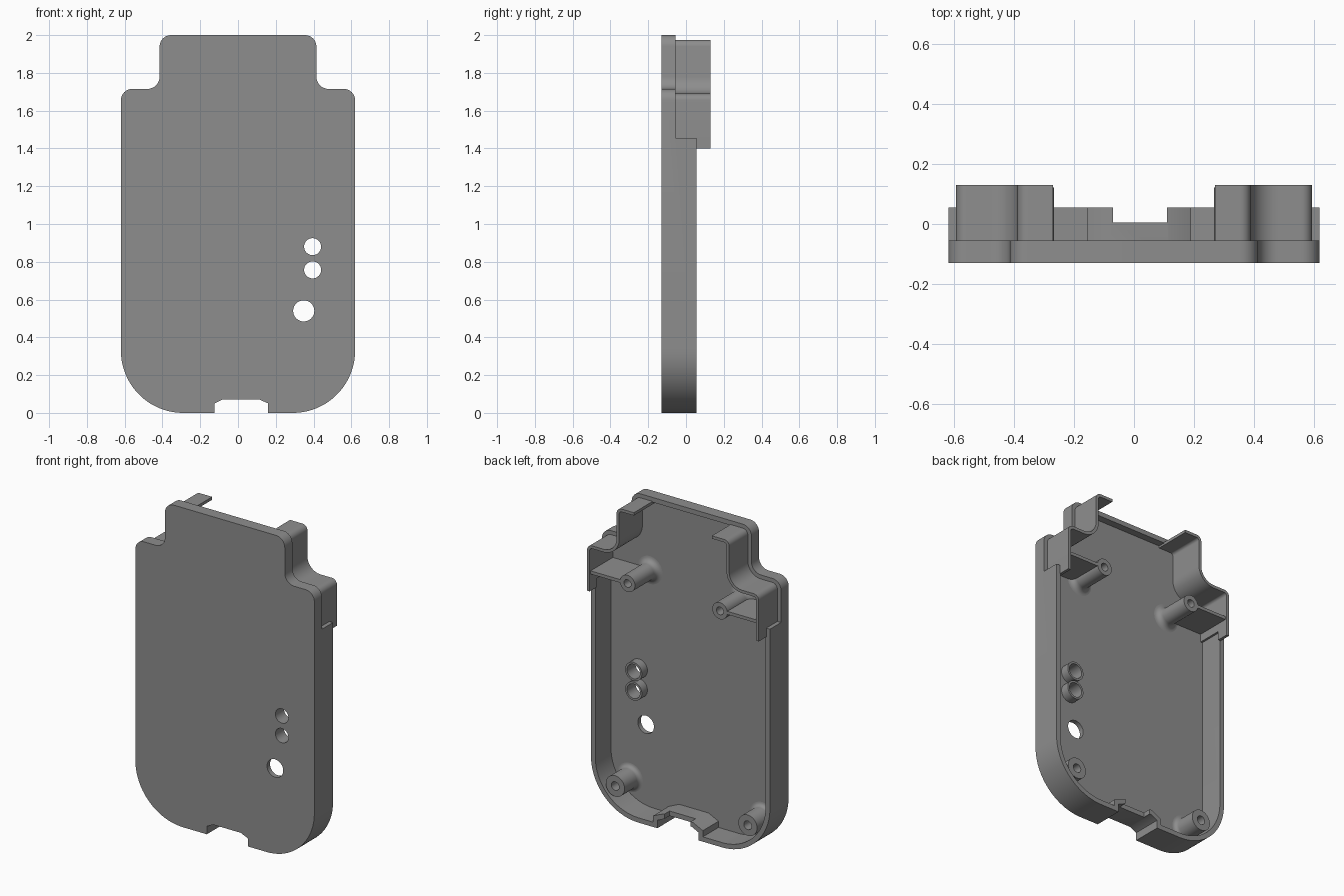
import bpy, bmesh, math
from mathutils import Vector

if "Cube" in bpy.data.objects:
    bpy.data.objects.remove(bpy.data.objects["Cube"])

FRONT, FLOOR, STEP, BACK, LIP = -0.13, -0.10, -0.055, 0.055, 0.13
WALL = 0.03

grey = bpy.data.materials.new("plain_grey")
grey.diffuse_color = (0.27, 0.27, 0.27, 1)
grey.use_nodes = True
grey.node_tree.nodes["Principled BSDF"].inputs["Base Color"].default_value = grey.diffuse_color


def finish(name, bm):
    bmesh.ops.recalc_face_normals(bm, faces=bm.faces[:])
    me = bpy.data.meshes.new(name)
    bm.to_mesh(me)
    bm.free()
    ob = bpy.data.objects.new(name, me)
    bpy.context.collection.objects.link(ob)
    me.materials.append(grey)
    return ob


def smooth(ob):
    bpy.ops.object.select_all(action='DESELECT')
    ob.select_set(True)
    bpy.context.view_layer.objects.active = ob
    bpy.ops.object.shade_smooth_by_angle(angle=math.radians(32))


def prism(name, pts, y0, y1):
    """Extrude an (x, z) outline from y0 to y1."""
    bm = bmesh.new()
    face = bm.faces.new([bm.verts.new((x, y0, z)) for x, z in pts])
    ext = bmesh.ops.extrude_face_region(bm, geom=[face])
    vs = [g for g in ext["geom"] if isinstance(g, bmesh.types.BMVert)]
    bmesh.ops.translate(bm, verts=vs, vec=(0, y1 - y0, 0))
    return finish(name, bm)


def rect(x0, x1, z0, z1):
    return [(x0, z0), (x1, z0), (x1, z1), (x0, z1)]


def circle(x, z, r, n=40):
    return [(x + r * math.cos(math.tau * i / n), z + r * math.sin(math.tau * i / n)) for i in range(n)]


def rounded(corners):
    """Round each (x, z, radius, segments) corner of a polygon."""
    out = []
    for i, (x, z, r, n) in enumerate(corners):
        p = Vector((x, z))
        if r == 0:
            out.append(p)
            continue
        a = (Vector(corners[i - 1][:2]) - p).normalized()
        b = (Vector(corners[(i + 1) % len(corners)][:2]) - p).normalized()
        c = p + (a + b) * r          # right-angled corners
        for k in range(n + 1):
            t = math.pi / 2 * k / n
            out.append(c - b * r * math.cos(t) - a * r * math.sin(t))
    return out


def inset(pts, d):
    """Mitred inset of a clockwise outline."""
    out = []
    for i, p in enumerate(pts):
        e0 = (p - pts[i - 1]).normalized()
        e1 = (pts[(i + 1) % len(pts)] - p).normalized()
        n0, n1 = Vector((e0.y, -e0.x)), Vector((e1.y, -e1.x))
        out.append(p + (n0 + n1) * d / (1 + n0.dot(n1)))
    return out


def cut(ob, name, pts, y0, y1):
    cutter = prism(name, pts, y0, y1)
    mod = ob.modifiers.new(name, 'BOOLEAN')
    mod.operation, mod.solver, mod.object = 'DIFFERENCE', 'EXACT', cutter
    bpy.context.view_layer.objects.active = ob
    bpy.ops.object.modifier_apply(modifier=mod.name)
    bpy.data.objects.remove(cutter)


def lathe(name, x, z, profile, n=40):
    """Revolve (radius, y) points about a line along y."""
    bm = bmesh.new()
    rings = [[bm.verts.new((px, y, pz)) for px, pz in circle(x, z, r, n)] for r, y in profile]
    for a, b in zip(rings, rings[1:]):
        for i in range(n):
            j = (i + 1) % n
            bm.faces.new((a[i], a[j], b[j], b[i]))
    bm.faces.new(rings[-1])
    bm.faces.new(rings[0])
    smooth(finish(name, bm))


# Outline, clockwise from the top right corner, with the cable notch at the bottom
SEG = 8
outline = rounded([
    (0.415, 2.0, 0.06, SEG), (0.415, 1.715, 0.065, SEG), (0.62, 1.715, 0.06, SEG),
    (0.62, 0, 0.33, 20),
    (0.16, 0, 0, 0), (0.16, 0.05, 0, 0), (0.11, 0.072, 0, 0),
    (-0.08, 0.072, 0, 0), (-0.125, 0.05, 0, 0), (-0.125, 0, 0, 0),
    (-0.62, 0, 0.33, 20),
    (-0.62, 1.715, 0.06, SEG), (-0.415, 1.715, 0.065, SEG), (-0.415, 2.0, 0.06, SEG)])

# Shell: hollow tray with a lower rim at the top and round holes in the floor
shell = prism("shell", outline, FRONT, BACK)
cut(shell, "cavity_cutter", inset(outline, WALL), FLOOR, 0.3)
cut(shell, "upper_rim_cutter", rect(-1, 1, 1.455, 2.2), STEP, 0.3)
cut(shell, "notch_rim_cutter", rect(-0.07, 0.11, 0.03, 0.2), 0.005, 0.3)
LIGHTS = [(0.395, 0.88), (0.395, 0.757)]
for x, z in LIGHTS:
    cut(shell, "light_hole_cutter", circle(x, z, 0.045), -0.3, 0.3)
cut(shell, "button_hole_cutter", circle(0.348, 0.54, 0.056), -0.3, 0.3)
smooth(shell)

# Short tubes behind the two small holes
for i, (x, z) in enumerate(LIGHTS):
    tube = prism(f"light_tube_{i + 1}", circle(x, z, 0.058), FLOOR - 0.01, -0.045)
    for cx, cz in LIGHTS:
        cut(tube, "tube_bore_cutter", circle(cx, cz, 0.045), -0.3, 0.3)
    smooth(tube)

# Thin lips that follow the shoulders, their lower tongues and the ribs
count = 3 * (SEG + 1)
lip_out, lip_in = inset(outline, 0.025)[:count], inset(outline, 0.043)[:count]
xo, xi = lip_out[-1].x, lip_in[-1].x
lip = ([(0.27, lip_out[0].y)] + [tuple(p) for p in lip_out] + [(xo, 1.455), (xi, 1.455)]
       + [tuple(p) for p in reversed(lip_in)] + [(0.27, lip_in[0].y)])
for side, s in (("right", 1), ("left", -1)):
    def flip(pts):
        return [(s * x, z) for x, z in pts]
    smooth(prism(f"{side}_shoulder_lip", flip(lip), FLOOR - 0.005, LIP))
    prism(f"{side}_lip_tongue", flip(rect(xi, xo, 1.40, 1.455)), BACK, LIP)
    prism(f"{side}_rib", flip(rect(0.36, xi + 0.005, 1.505, 1.525)), FLOOR - 0.005, 0.12)

    # Screw posts with a flared foot and a blind hole
    for row, x, z, r, top, f, bore in (("upper", 0.32, 1.515, 0.052, 0.122, 0.035, 0.024),
                                       ("lower", 0.459, 0.18, 0.065, 0.045, 0.025, 0.027)):
        foot = [(r + f * (1 - math.sin(t)), FLOOR + f * (1 - math.cos(t)))
                for t in (k * math.pi / 12 for k in range(7))]
        lathe(f"{side}_{row}_post", s * x, z,
              [(foot[0][0], FLOOR - 0.005)] + foot + [(r, top), (bore, top), (bore, FLOOR + 0.01)])
